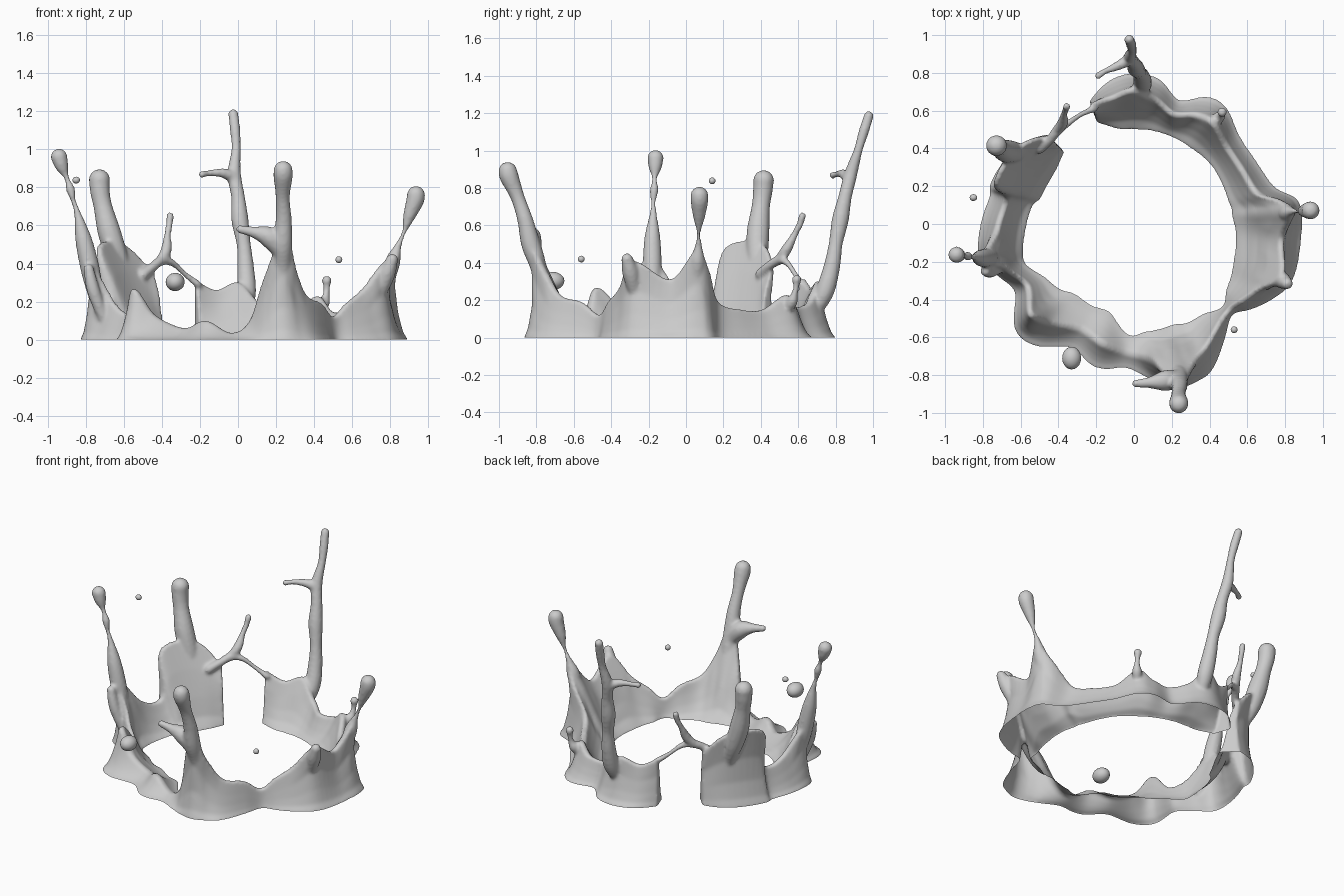
import bpy, bmesh, math
from mathutils import Vector

if "Cube" in bpy.data.objects:
    bpy.data.objects.remove(bpy.data.objects["Cube"])

# Ring rows: angle, inner base radius, outer base radius, crest height
RING = [
    (110, .57, .69, .32), (100, .51, .77, .26), (90, .50, .80, .30), (80, .50, .78, .19),
    (70, .50, .70, .16), (60, .50, .78, .17), (52, .50, .79, .23), (40, .51, .73, .15),
    (27, .51, .73, .15), (15, .51, .77, .19), (9, .52, .87, .36), (4, .52, .89, .47),
    (-6, .54, .89, .31), (-20, .56, .89, .41), (-28, .58, .84, .27), (-36, .60, .77, .19),
    (-43, .64, .71, .12), (-52, .60, .78, .19), (-62, .59, .88, .23), (-68, .57, .90, .36),
    (-74, .57, .90, .56), (-80, .57, .86, .32), (-85, .57, .82, .10), (-93, .58, .77, .035),
    (-105, .48, .79, .10), (-117, .48, .74, .06), (-130, .48, .84, .13), (-139, .52, .84, .27),
    (-150, .55, .73, .13), (-160, .61, .78, .22), (-167, .60, .84, .42), (-178, .57, .82, .23),
    (-191, .54, .78, .20), (-196, .51, .79, .48), (-214, .50, .74, .50), (-226, .53, .66, .35)]


def spline(rows, i, t):
    """Catmull-Rom blend between row i and i + 1."""
    n = len(rows) - 1
    quad = [rows[max(0, min(n, i + k))] for k in (-1, 0, 1, 2)]
    return [.5 * (2 * b + (c - a) * t + (2 * a - 5 * b + 4 * c - d) * t * t
                  + (3 * b - a - 3 * c + d) * t ** 3) for a, b, c, d in zip(*quad)]


def mesh_object(name, bm):
    me = bpy.data.meshes.new(name)
    bmesh.ops.recalc_face_normals(bm, faces=bm.faces)
    bm.to_mesh(me)
    bm.free()
    ob = bpy.data.objects.new(name, me)
    bpy.context.collection.objects.link(ob)
    return ob


def ball(name, p, size):
    bm = bmesh.new()
    bmesh.ops.create_icosphere(bm, subdivisions=3, radius=1)
    for v in bm.verts:
        v.co = Vector([p[k] + v.co[k] * size[k] for k in range(3)])
    return mesh_object(name, bm)


def crown_wall():
    bm = bmesh.new()
    loops = []
    for i in range(len(RING) - 1):
        for s in range(7 if i == len(RING) - 2 else 6):
            ang, ri, ro, h = spline(RING, i, s / 6)
            # low crests sit near the middle, high crests further out
            rc = ri + (.52 + .42 * min(h, .42)) * (ro - ri)
            prof = [(ri, -.06)]
            prof += [(ri + (rc - .014 - ri) * t, h * t ** 1.7) for t in (0, .3, .55, .8, 1)]
            prof += [(ro + (rc + .014 - ro) * t, h * t ** 1.7) for t in (1, .75, .5, .25, 0)]
            prof += [(ro, -.06)]
            prof = [(r + .25 * max(0, z - .25), z) for r, z in prof]
            a = math.radians(ang)
            loops.append([bm.verts.new((r * math.cos(a), r * math.sin(a), z)) for r, z in prof])
    for p, q in zip(loops, loops[1:]):
        for k in range(len(p)):
            j = (k + 1) % len(p)
            bm.faces.new((p[k], p[j], q[j], q[k]))
    bm.faces.new(loops[0])
    bm.faces.new(loops[-1])
    return mesh_object("crown_wall", bm)


def strand(name, pts):
    """Tapered tube through (x, y, z, radius) points with rounded ends."""
    cu = bpy.data.curves.new(name, 'CURVE')
    cu.dimensions = '3D'
    cu.bevel_depth = 1
    cu.bevel_resolution = 4
    cu.use_fill_caps = True
    sp = cu.splines.new('POLY')
    fine = [spline(pts, i, s / 6) for i in range(len(pts) - 1) for s in range(6)] + [pts[-1]]
    sp.points.add(len(fine) - 1)
    for q, (x, y, z, r) in zip(sp.points, fine):
        q.co = (x, y, z, 1)
        q.radius = max(r, .009)
    ob = bpy.data.objects.new(name, cu)
    bpy.context.collection.objects.link(ob)
    ends = [ball(name + "_end", p[:3], [p[3]] * 3) for p in (pts[0], pts[-1])]
    return [ob] + ends


parts = [crown_wall()]
# Tall jets
parts += strand("front_jet", [(.24, -.76, .22, .03), (.235, -.79, .38, .045), (.235, -.83, .5, .052),
                              (.24, -.86, .63, .043), (.235, -.9, .75, .038), (.237, -.945, .86, .052),
                              (.237, -.953, .89, .05)])
parts += strand("front_jet_branch", [(.22, -.82, .48, .05), (.16, -.83, .54, .055),
                                     (.08, -.84, .565, .03), (.01, -.845, .58, .022)])
parts += strand("back_jet", [(.03, .68, .12, .03), (.045, .74, .24, .05), (.04, .78, .38, .045),
                             (.03, .80, .5, .038), (.01, .825, .63, .046), (0, .85, .75, .037),
                             (-.02, .88, .87, .036), (-.01, .92, 1, .025), (-.015, .95, 1.1, .028),
                             (-.025, .977, 1.185, .027)])
parts += strand("back_jet_branch", [(-.015, .875, .85, .035), (-.08, .84, .875, .026),
                                    (-.15, .81, .875, .017), (-.19, .785, .868, .02)])
parts += strand("left_back_jet", [(-.59, .37, .30, .03), (-.63, .38, .42, .055), (-.675, .385, .56, .062),
                                  (-.71, .4, .7, .05), (-.725, .41, .78, .053), (-.728, .415, .84, .056)])
parts += strand("left_jet", [(-.74, -.18, .18, .03), (-.77, -.18, .34, .05), (-.81, -.18, .52, .045),
                             (-.845, -.175, .67, .018), (-.865, -.175, .73, .015), (-.88, -.17, .79, .024),
                             (-.90, -.168, .85, .014), (-.925, -.165, .91, .036), (-.94, -.163, .96, .044)])
parts += strand("right_jet", [(.78, .055, .28, .03), (.81, .06, .40, .042), (.84, .067, .49, .02),
                              (.87, .068, .56, .012), (.9, .07, .65, .034), (.93, .072, .73, .048),
                              (.935, .072, .76, .048)])
# Short peaks
parts += strand("left_peak", [(-.71, -.23, .12, .03), (-.76, -.25, .26, .035), (-.785, -.25, .37, .028)])
parts += strand("right_peak", [(.74, -.27, .22, .03), (.78, -.295, .34, .045), (.81, -.315, .42, .032)])
parts += strand("back_right_spike", [(.42, .53, .13, .02), (.45, .565, .19, .032), (.462, .58, .23, .02),
                                     (.466, .588, .27, .017), (.466, .592, .31, .027)])
# Thin bridge across the gap
parts += strand("gap_bridge", [(-.5, .40, .34, .03), (-.45, .44, .38, .025), (-.40, .50, .415, .027),
                               (-.34, .54, .40, .018), (-.28, .58, .345, .015), (-.21, .61, .29, .02)])
parts += strand("gap_spike", [(-.42, .49, .41, .02), (-.38, .53, .46, .03), (-.37, .58, .55, .019),
                              (-.36, .61, .61, .019), (-.357, .622, .65, .021)])

# Fuse everything into one liquid skin
bpy.ops.object.select_all(action='DESELECT')
for ob in parts:
    ob.select_set(True)
bpy.context.view_layer.objects.active = parts[0]
bpy.ops.object.convert(target='MESH')
bpy.ops.object.join()
crown = bpy.context.view_layer.objects.active
crown.name = "splash_crown"
rm = crown.modifiers.new("fuse", 'REMESH')
rm.mode = 'VOXEL'
rm.voxel_size = .01
sm = crown.modifiers.new("soften", 'SMOOTH')
sm.factor = .5
sm.iterations = 7
bpy.ops.object.convert(target='MESH')

# Open the base at ground level
bm = bmesh.new()
bm.from_mesh(crown.data)
bmesh.ops.bisect_plane(bm, geom=bm.verts[:] + bm.edges[:] + bm.faces[:], plane_co=(0, 0, 0),
                       plane_no=(0, 0, 1), clear_inner=True)
bm.to_mesh(crown.data)
bm.free()

# Free droplets
drops = [ball("front_drop", (-.33, -.71, .303), (.05, .06, .048)),
         ball("left_drop", (-.85, .14, .838), (.02, .018, .018)),
         ball("right_drop", (.53, -.56, .42), (.018, .018, .018))]
for ob in [crown] + drops:
    for poly in ob.data.polygons:
        poly.use_smooth = True
